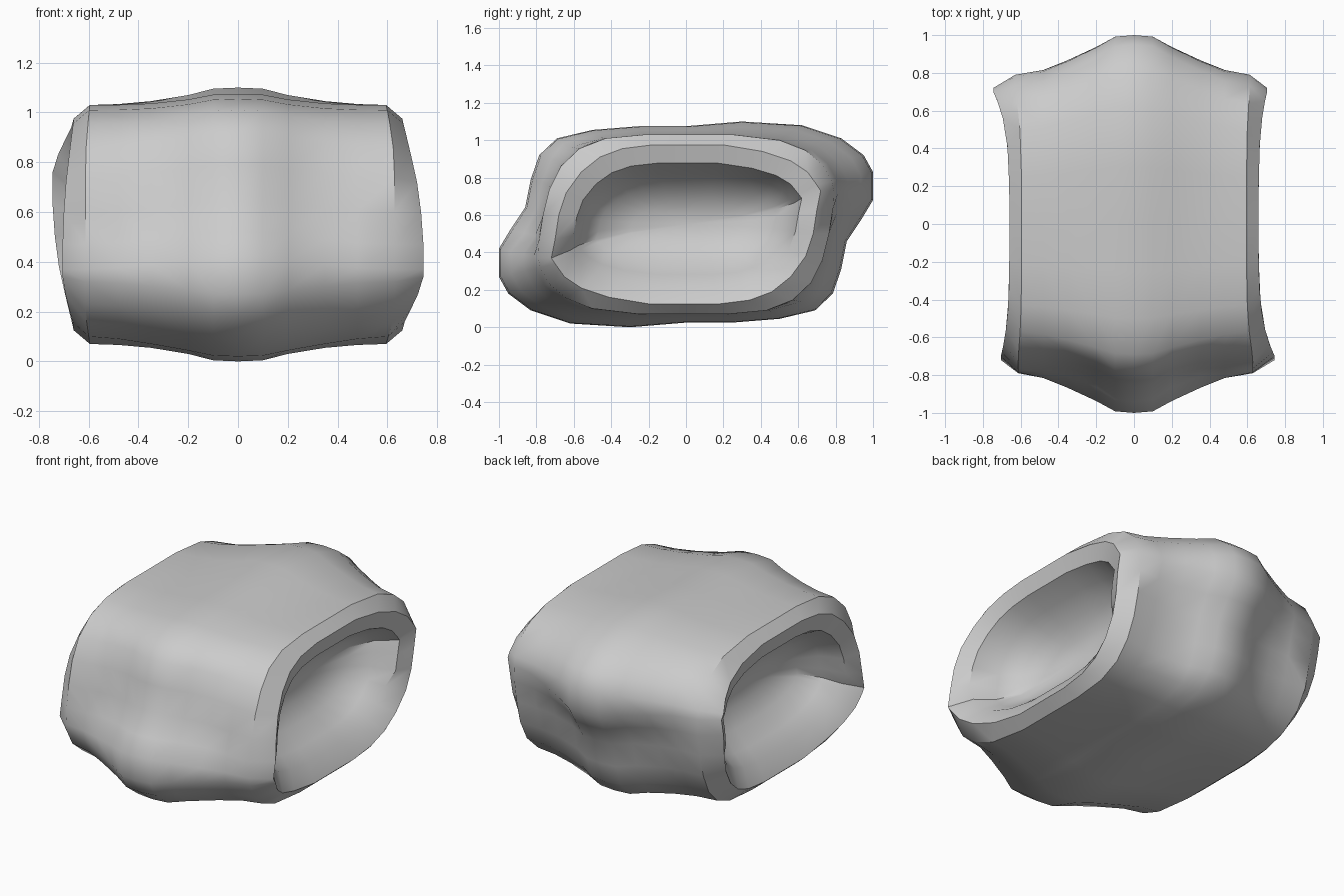
import bpy
import bmesh

if "Cube" in bpy.data.objects:
    bpy.data.objects.remove(bpy.data.objects["Cube"])

H = 1.10  # overall height

# Half cross-sections (y, z), front to back over the top; the other half is the
# same curve turned half a circle about the long axis.
MIDDLE = [(-1, .42), (-.94, .52), (-.86, .64), (-.83, .79), (-.785, .92), (-.69, 1.01),
          (-.5, 1.055), (-.25, 1.075), (0, 1.075), (.3, 1.10), (.62, 1.08),
          (.83, 1.01), (.95, .92), (1, .83)]
SHOULDER = [(-.79, .37), (-.785, .47), (-.765, .60), (-.73, .74), (-.67, .86), (-.57, .955),
            (-.43, 1.01), (-.22, 1.03), (0, 1.03), (.25, 1.03), (.5, 1.0),
            (.64, .945), (.73, .87), (.78, .78)]
RIM = [(-.72, .37), (-.70, .47), (-.68, .6), (-.64, .72), (-.56, .83), (-.46, .91),
       (-.34, .955), (-.18, .975), (0, .975), (.2, .975), (.41, .94),
       (.56, .89), (.65, .83), (.70, .76)]


def closed(half):
    return half + [(-y, H - z) for y, z in half]


def mix(w, dip):
    # blend of middle and shoulder, with shallow hollows beside the central ridge
    half = []
    for i, (p, q) in enumerate(zip(MIDDLE, SHOULDER)):
        y = p[0] * w + q[0] * (1 - w)
        z = p[1] * w + q[1] * (1 - w)
        if 1 <= i <= 4:
            y += dip
        elif 5 <= i <= 9:
            z -= dip * .3
        half.append((y, z))
    return closed(half)


def shrink(a, sy, sz):
    return [(y * sy, H / 2 + (z - H / 2) * sz) for y, z in a]


def flare(y):
    # corners of the end rim stick out, most of all at the front
    return min(1, abs(y / .70)) ** 4 * (.085 if y < 0 else .045)


shoulder, rim = closed(SHOULDER), closed(RIM)

# Rings of one half, from the middle out to the rim
half_rings = []
for x, w, dip in [(.1, .96, .005), (.2, .70, .03), (.35, .37, .035), (.48, .12, .015)]:
    half_rings.append([(x, y, z) for y, z in mix(w, dip)])
half_rings.append([(.595 + .4 * flare(y), y, z) for y, z in shoulder])
half_rings.append([(.66 + flare(y), y, z) for y, z in rim])
# Lip, then the steep wall and rounded floor of the dished end
lip = [(.635 + .6 * flare(y / .86), y, z) for y, z in shrink(rim, .86, .77)]
half_rings.append(lip)
for sy, sz, x in [(.80, .63, .52), (.67, .45, .42), (.42, .22, .36)]:
    half_rings.append([(x, y, z) for y, z in shrink(rim, sy, sz)])

bm = bmesh.new()


def add_ring(points):
    return [bm.verts.new(p) for p in points]


def bridge(a, b):
    n = len(a)
    for i in range(n):
        j = (i + 1) % n
        bm.faces.new((a[i], a[j], b[j], b[i]))


# Body: both halves grow from the middle ring; the left is the right, point-inverted
centre = add_ring([(0, y, z) for y, z in closed(MIDDLE)])
n = len(centre)
for side in (1, -1):
    last = centre
    for source in half_rings:
        ring = source
        if side < 0:
            ring = [(-x, -y, H - z) for x, y, z in ring]
            ring = ring[n // 2:] + ring[:n // 2]
        if source is lip:
            # the lower lip slopes down into the dish
            ring = [(x - side * (.04 if z < .45 else 0), y, z) for x, y, z in ring]
        new = add_ring(ring)
        bridge(last, new)
        last = new
    # floor of the dished end
    hub = bm.verts.new((side * .34, 0, H / 2))
    for i in range(n):
        bm.faces.new((last[i], last[(i + 1) % n], hub))

bmesh.ops.recalc_face_normals(bm, faces=bm.faces[:])
mesh = bpy.data.meshes.new("dished_boulder")
bm.to_mesh(mesh)
bm.free()

boulder = bpy.data.objects.new("dished_boulder", mesh)
bpy.context.collection.objects.link(boulder)
grey = bpy.data.materials.new("stone grey")
grey.diffuse_color = (.6, .6, .6, 1)
grey.use_nodes = True
grey.node_tree.nodes["Principled BSDF"].inputs["Base Color"].default_value = grey.diffuse_color
mesh.materials.append(grey)

# Smooth body with crisp edges round the dished ends
bpy.context.view_layer.objects.active = boulder
boulder.select_set(True)
bpy.ops.object.shade_smooth_by_angle(angle=.65)
